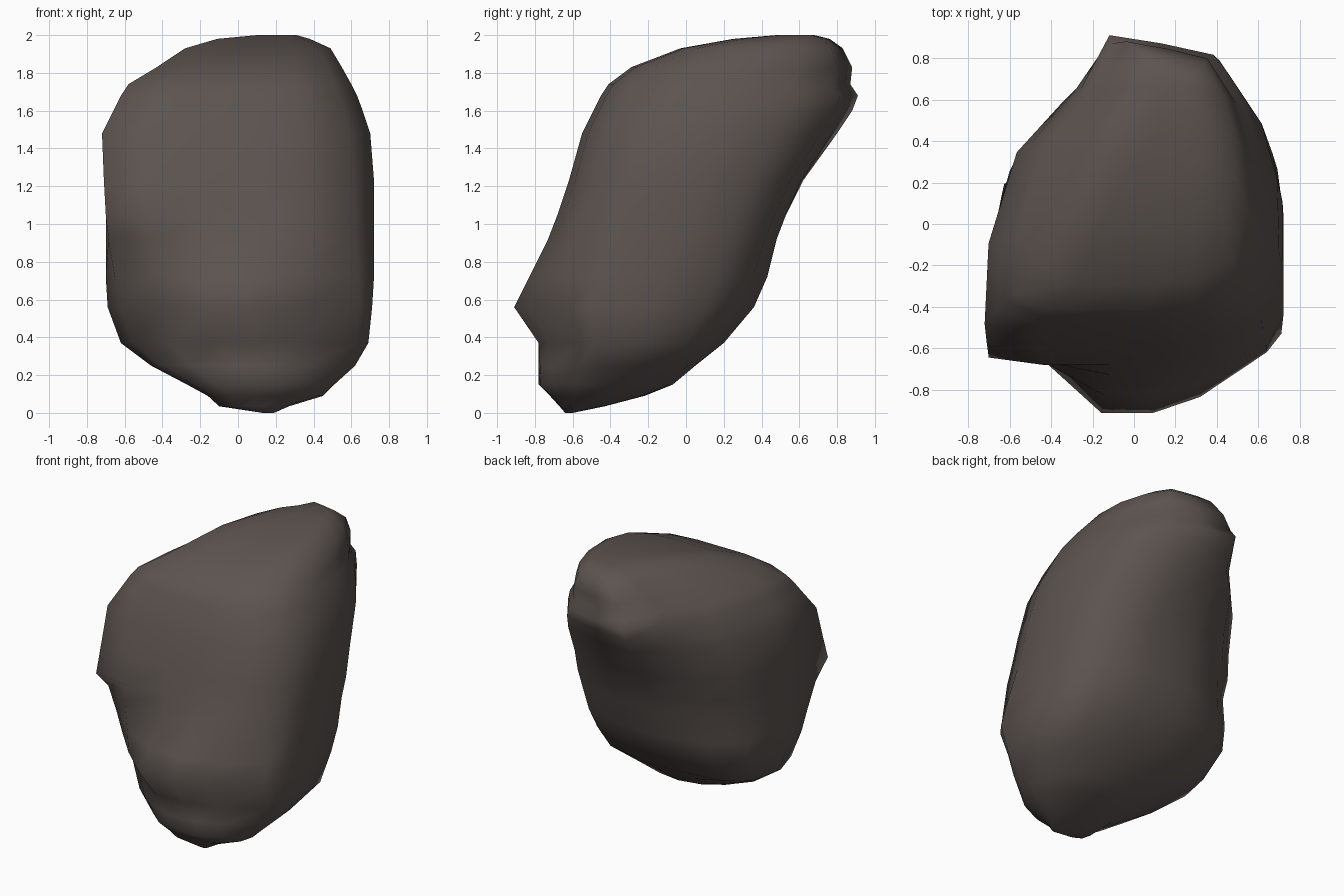
import bpy, bmesh, math

# Normalised outlines (x 0..1 left-right, y 0..1 front-back), counter-clockwise from front left
base = [(0.5 + 0.5 * math.cos(math.radians(215 + 24 * i)),
         0.5 + 0.5 * math.sin(math.radians(215 + 24 * i))) for i in range(15)]
base[:2] = [(.05, .15), (.2, .02)]
low = [(.05, .36), (.2, .18), (.38, 0), (.56, 0), (.72, .06), (.95, .23), (1, .3), (1, .58),
       (.98, .8), (.87, .93), (.65, 1), (.42, 1), (.18, .96), (.04, .84), (0, .58)]
mid = [(0, .03), (.19, .0), (.42, 0), (.6, 0), (.75, .03), (.93, .13), (1, .32), (1, .6),
       (.98, .78), (.88, .95), (.68, 1), (.45, 1), (.21, .92), (.07, .77), (0, .45)]
top = [(0, .06), (.15, 0), (.35, 0), (.55, 0), (.75, .02), (.92, .1), (1, .3), (.99, .55),
       (.92, .76), (.8, .93), (.6, .97), (.4, 1), (.29, .8), (.13, .61), (.02, .28)]
# Hollow under the front left corner
hollow = [(.01, .17), (.17, .06)] + mid[2:]
keys = [(0.1, base), (0.36, low), (0.58, low), (0.92, hollow), (1.05, mid), (1.7, top)]

# Height, then left, right, front and back limits of the boulder
levels = [
    (0.00, 0.13, 0.19, -0.64, -0.60),
    (0.035, -0.10, 0.27, -0.67, -0.43),
    (0.09, -0.16, 0.45, -0.72, -0.22),
    (0.15, -0.27, 0.51, -0.78, -0.07),
    (0.25, -0.46, 0.62, -0.78, 0.05),
    (0.37, -0.62, 0.69, -0.78, 0.20),
    (0.56, -0.69, 0.71, -0.91, 0.36),
    (0.72, -0.70, 0.72, -0.83, 0.43),
    (0.92, -0.70, 0.72, -0.73, 0.48),
    (1.05, -0.70, 0.72, -0.68, 0.53),
    (1.23, -0.71, 0.72, -0.62, 0.62),
    (1.48, -0.72, 0.70, -0.55, 0.80),
    (1.60, -0.66, 0.66, -0.49, 0.88),
    (1.68, -0.62, 0.63, -0.45, 0.91),
    (1.74, -0.58, 0.60, -0.41, 0.87),
    (1.83, -0.43, 0.55, -0.29, 0.88),
    (1.93, -0.28, 0.49, -0.03, 0.83),
    (1.98, -0.11, 0.38, 0.25, 0.76),
    (2.00, 0.10, 0.31, 0.48, 0.68),
]


def outline(z):
    """Blend the key outlines at height z."""
    if z <= keys[0][0]:
        return keys[0][1]
    for (z0, a), (z1, b) in zip(keys, keys[1:]):
        if z <= z1:
            t = (z - z0) / (z1 - z0)
            return [(p[0] + (q[0] - p[0]) * t, p[1] + (q[1] - p[1]) * t) for p, q in zip(a, b)]
    return keys[-1][1]


def fitted(z, x0, x1, y0, y1):
    """Stretch the outline to exactly fill the limits."""
    pts = outline(z)
    us, vs = [p[0] for p in pts], [p[1] for p in pts]
    fit = lambda c, cs, a, b: a + (b - a) * (c - min(cs)) / (max(cs) - min(cs))
    return [(fit(u, us, x0, x1), fit(v, vs, y0, y1), z) for u, v in pts]


# Boulder: loft through all levels
bm = bmesh.new()
rings = [[bm.verts.new(p) for p in fitted(*lv)] for lv in levels]
for a, b in zip(rings, rings[1:]):
    for i in range(15):
        j = (i + 1) % 15
        bm.faces.new((a[i], a[j], b[j], b[i]))
bm.faces.new(rings[0][::-1])
bm.faces.new(rings[-1])
bmesh.ops.recalc_face_normals(bm, faces=bm.faces)
for f in bm.faces:
    f.smooth = True
mesh = bpy.data.meshes.new("boulder")
bm.to_mesh(mesh)
bm.free()
boulder = bpy.data.objects.new("boulder", mesh)
bpy.context.collection.objects.link(boulder)

# Dark brown stone
stone = bpy.data.materials.new("stone")
stone.diffuse_color = (0.108, 0.088, 0.08, 1)
mesh.materials.append(stone)
